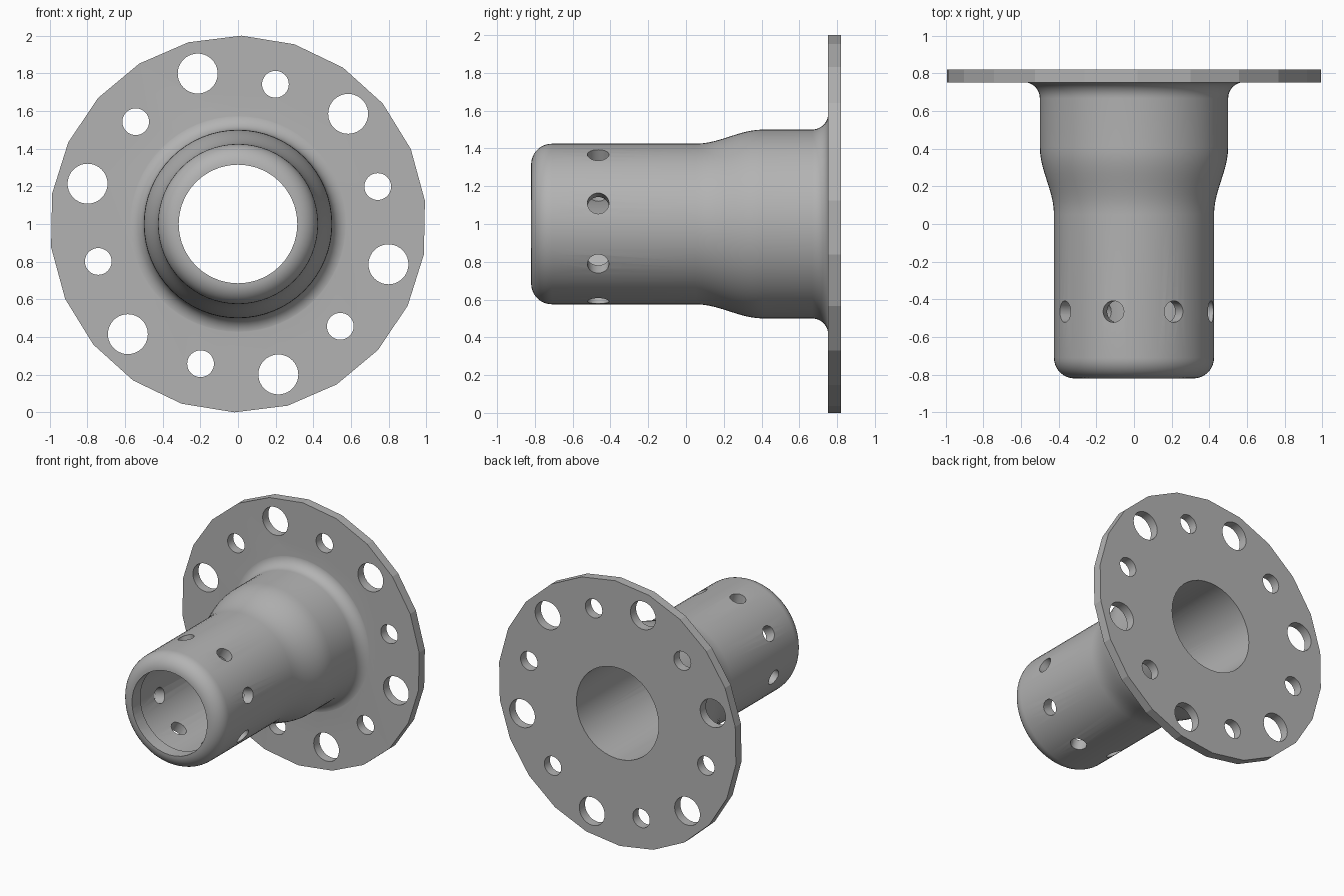
import bpy, bmesh
from math import sin, cos, pi, radians
from mathutils import Matrix, Vector

if "Cube" in bpy.data.objects:
    bpy.data.objects.remove(bpy.data.objects["Cube"])

metal = bpy.data.materials.new("grey metal")
metal.diffuse_color = (0.45, 0.45, 0.45, 1)
metal.use_nodes = True
metal.node_tree.nodes["Principled BSDF"].inputs["Base Color"].default_value = metal.diffuse_color
CENTRE = Vector((0, 0, 1))


def new_object(name, bm):
    bmesh.ops.recalc_face_normals(bm, faces=bm.faces)
    mesh = bpy.data.meshes.new(name)
    bm.to_mesh(mesh)
    bm.free()
    mesh.materials.append(metal)
    obj = bpy.data.objects.new(name, mesh)
    bpy.context.collection.objects.link(obj)
    return obj


def lathe(name, profile, sides, start=0.0):
    """Closed solid from (radius, y) points turned about the y axis; start is clockwise from the top."""
    bm = bmesh.new()
    rings = []
    for r, y in profile:
        angles = [start + 2 * pi * i / sides for i in range(sides)]
        rings.append([bm.verts.new((r * sin(a), y, 1 + r * cos(a))) for a in angles])
    for a, b in zip(rings, rings[1:]):
        for i in range(sides):
            j = (i + 1) % sides
            bm.faces.new((a[i], a[j], b[j], b[i]))
    bm.faces.new(rings[0])
    bm.faces.new(rings[-1])
    return new_object(name, bm)


def add_drill(bm, centre, direction, radius, depth, sides=40):
    rot = direction.to_track_quat('Z', 'Y').to_matrix().to_4x4()
    bmesh.ops.create_cone(bm, cap_ends=True, segments=sides, radius1=radius, radius2=radius,
                          depth=depth, matrix=Matrix.Translation(centre) @ rot)


def boolean(obj, tool, operation):
    mod = obj.modifiers.new(operation, 'BOOLEAN')
    mod.operation, mod.solver, mod.object = operation, 'EXACT', tool
    graph = bpy.context.evaluated_depsgraph_get()
    mesh = bpy.data.meshes.new_from_object(obj.evaluated_get(graph))
    obj.modifiers.clear()
    obj.data = mesh
    bpy.data.objects.remove(tool)


# Tube: rounded nose, straight barrel, flare, fillet into the flange
profile = [(0.315 + 0.11 * sin(t), -0.71 - 0.11 * cos(t)) for t in [pi / 2 * i / 9 for i in range(10)]]
profile += [(0.425 + 0.0375 * (1 - cos(pi * i / 10)), 0.05 + 0.036 * i) for i in range(11)]
profile += [(0.585 - 0.085 * cos(t), 0.668 + 0.085 * sin(t)) for t in [pi / 2 * i / 9 for i in range(10)]]
profile.append((0.585, 0.79))
tube = lathe("tube", profile, 64)

# Flange: 22-sided plate
hub = lathe("flanged_hub", [(1.0, 0.752), (1.0, 0.82)], 22, radians(1.1))
boolean(hub, tube, 'UNION')

# Bore with a narrower lip at the nose
bore = lathe("bore", [(0.315, -0.95), (0.315, -0.72), (0.345, -0.72), (0.345, 0.95)], 40)
boolean(hub, bore, 'DIFFERENCE')

# Bolt holes through the flange, alternating large and small
bm = bmesh.new()
for i in range(6):
    for offset, distance, radius in ((-15, 0.827, 0.106), (15, 0.768, 0.071)):
        a = radians(offset + 60 * i)
        add_drill(bm, CENTRE + Vector((distance * sin(a), 0.79, distance * cos(a))),
                  Vector((0, 1, 0)), radius, 0.2)
# Radial holes around the nose
for i in range(8):
    a = radians(15 + 45 * i)
    d = Vector((cos(a), 0, sin(a)))
    add_drill(bm, CENTRE + d * 0.39 + Vector((0, -0.465, 0)), d, 0.057, 0.25, 28)
boolean(hub, new_object("drills", bm), 'DIFFERENCE')

bpy.context.view_layer.objects.active = hub
hub.select_set(True)
bpy.ops.object.shade_smooth_by_angle(angle=radians(15))
